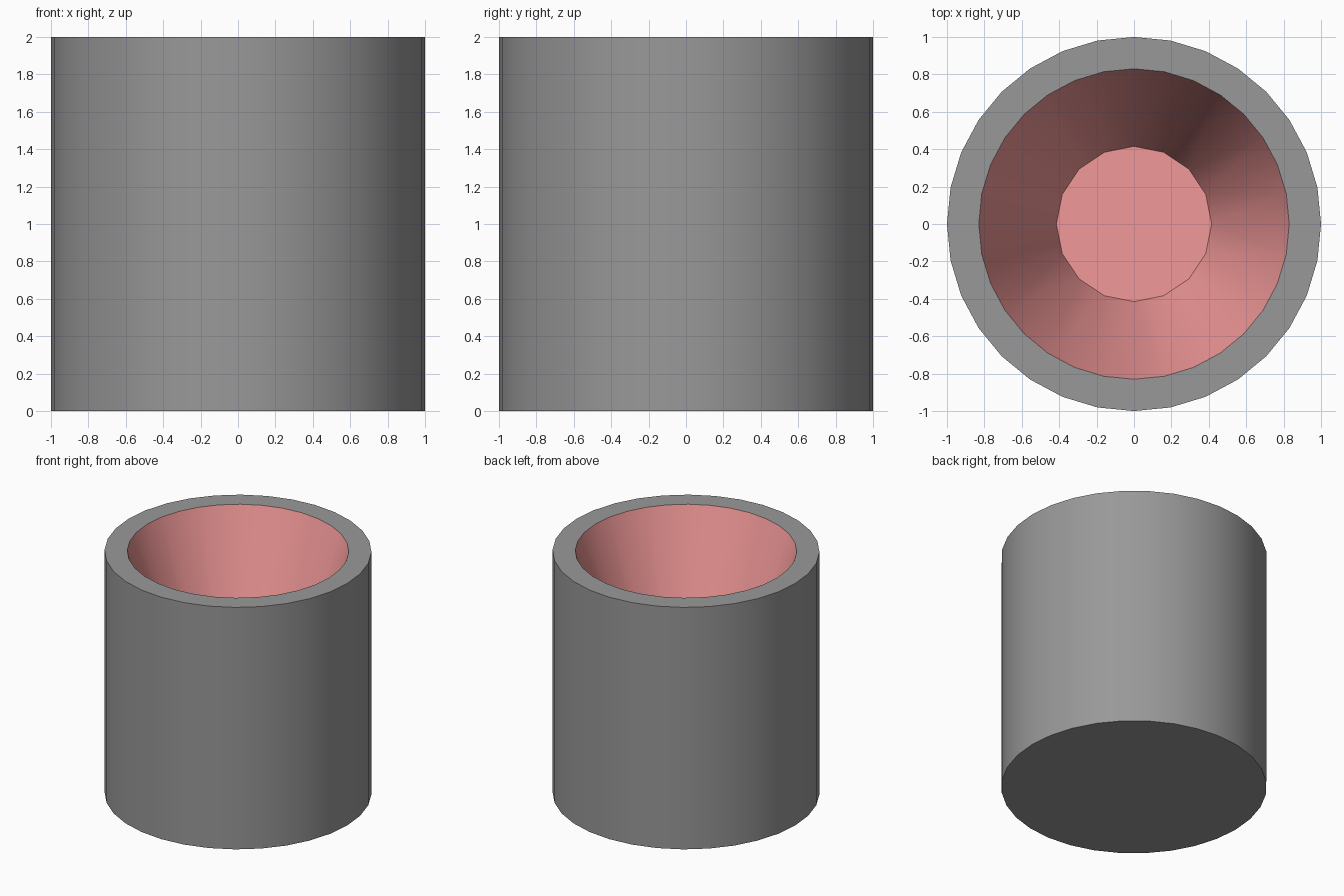
import bpy, bmesh
from math import cos, sin, tau, radians

if "Cube" in bpy.data.objects:
    bpy.data.objects.remove(bpy.data.objects["Cube"])

SIDES = 32
bm = bmesh.new()


def ring(radius, z, n):
    return [bm.verts.new((radius * cos(tau * i / n), radius * sin(tau * i / n), z))
            for i in range(n)]


def bridge(a, b):
    n = len(a)
    for i in range(n):
        j = (i + 1) % n
        bm.faces.new((a[i], a[j], b[j], b[i]))


# outer wall, base and flat rim
base = ring(1.0, 0.0, SIDES)
outer = ring(1.0, 2.0, SIDES)
inner = ring(0.83, 2.0, SIDES)
bm.faces.new(base[::-1])
bridge(base, outer)
bridge(outer, inner)

# tapered lining: 32 sides at the rim down to 16 at the floor
half = SIDES // 2
floor = ring(0.415, 0.8, half)
lining = [bm.faces.new(floor)]
for i in range(half):
    j = (i + 1) % half
    t0, t1, t2 = inner[2 * i], inner[2 * i + 1], inner[2 * j]
    for tri in ((t0, t1, floor[i]), (t1, floor[j], floor[i]), (t1, t2, floor[j])):
        lining.append(bm.faces.new(tri))
for f in lining:
    f.material_index = 1
bmesh.ops.recalc_face_normals(bm, faces=bm.faces)

mesh = bpy.data.meshes.new("cup")
bm.to_mesh(mesh)
bm.free()

# grey body, pink lining
for name, color in (("grey", (0.317, 0.317, 0.317, 1)), ("pink", (0.89, 0.317, 0.317, 1))):
    mat = bpy.data.materials.new(name)
    mat.diffuse_color = color
    mat.use_nodes = True
    mat.node_tree.nodes["Principled BSDF"].inputs["Base Color"].default_value = mat.diffuse_color
    mesh.materials.append(mat)

cup = bpy.data.objects.new("cup", mesh)
bpy.context.collection.objects.link(cup)
bpy.context.view_layer.objects.active = cup
cup.select_set(True)
bpy.ops.object.shade_smooth_by_angle(angle=radians(30))
